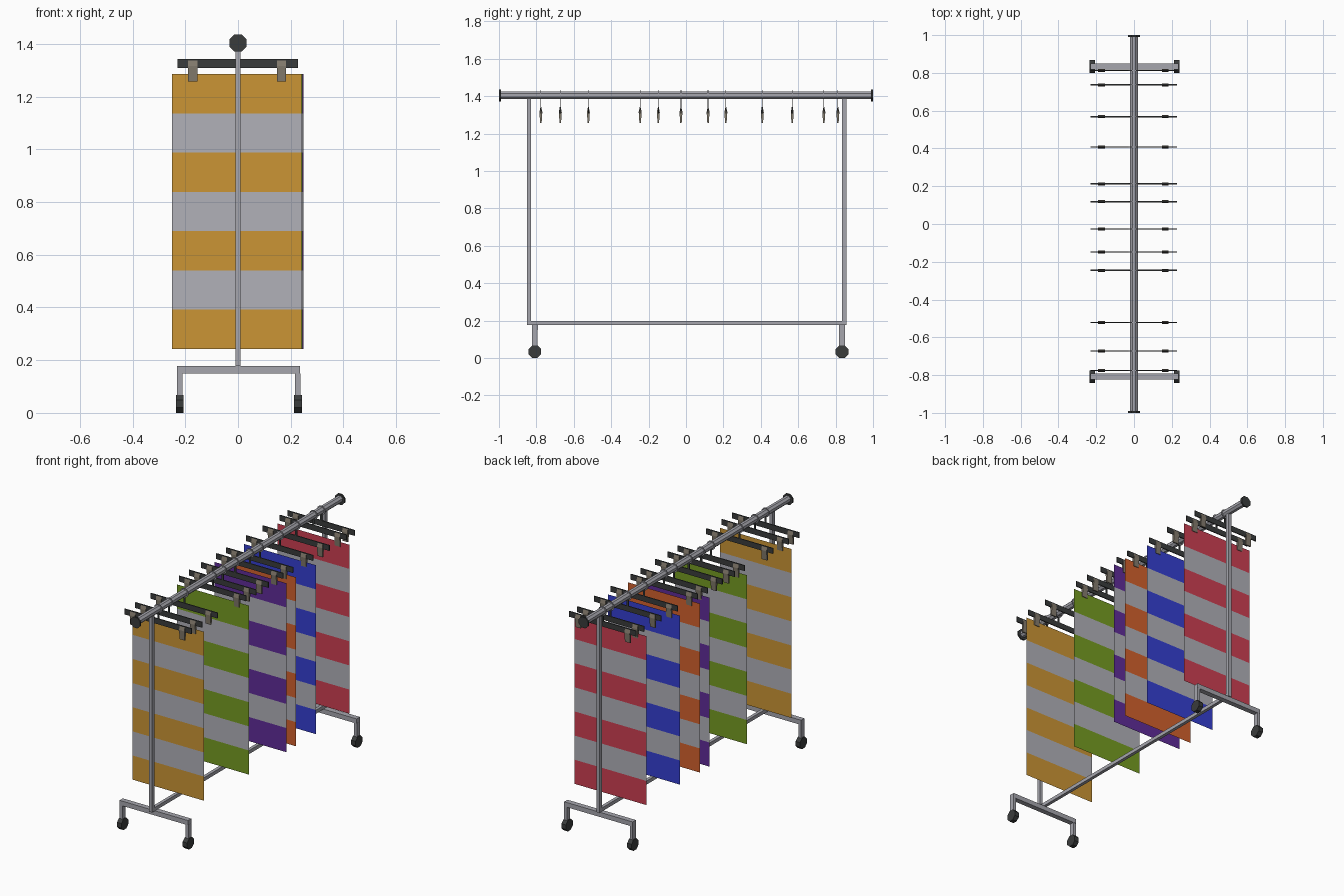
import bpy, bmesh, math
from mathutils import Matrix, Vector

if "Cube" in bpy.data.objects:
    bpy.data.objects.remove(bpy.data.objects["Cube"])


def mat(name, r, g, b):
    m = bpy.data.materials.new(name)
    m.diffuse_color = (r, g, b, 1)
    m.use_nodes = True
    m.node_tree.nodes["Principled BSDF"].inputs["Base Color"].default_value = m.diffuse_color
    return m


METAL = mat("steel grey", 0.38, 0.38, 0.42)
BLACK = mat("dark plastic", 0.042, 0.045, 0.045)
CLIP = mat("clip taupe", 0.23, 0.20, 0.155)
PALE = mat("fabric grey", 0.44, 0.44, 0.48)
FABRIC = {
    "yellow": mat("fabric yellow", 0.60, 0.30, 0.035),
    "green": mat("fabric green", 0.18, 0.33, 0.016),
    "purple": mat("fabric purple", 0.115, 0.025, 0.32),
    "orange": mat("fabric orange", 0.65, 0.12, 0.026),
    "blue": mat("fabric blue", 0.035, 0.05, 0.64),
    "red": mat("fabric red", 0.61, 0.05, 0.085),
}


def finish(name, bm, *mats):
    me = bpy.data.meshes.new(name)
    bm.to_mesh(me)
    bm.free()
    for m in mats:
        me.materials.append(m)
    ob = bpy.data.objects.new(name, me)
    bpy.context.collection.objects.link(ob)
    return ob


def box(name, x0, x1, y0, y1, z0, z1, m):
    bm = bmesh.new()
    bmesh.ops.create_cube(bm, size=1)
    bmesh.ops.scale(bm, vec=(x1 - x0, y1 - y0, z1 - z0), verts=bm.verts)
    bmesh.ops.translate(bm, vec=((x0 + x1) / 2, (y0 + y1) / 2, (z0 + z1) / 2), verts=bm.verts)
    return finish(name, bm, m)


def cyl(name, centre, r, length, axis, m, sides=8):
    """Low-poly cylinder along x or y with a flat side down."""
    bm = bmesh.new()
    bmesh.ops.create_cone(bm, cap_ends=True, segments=sides, radius1=r, radius2=r, depth=length,
                          matrix=Matrix.Rotation(math.pi / sides, 4, 'Z'))
    rot = Matrix.Rotation(math.pi / 2, 4, 'Y' if axis == 'x' else 'X')
    bmesh.ops.transform(bm, matrix=Matrix.Translation(centre) @ rot, verts=bm.verts)
    return finish(name, bm, m)


# top rail with end caps
cyl("top_rail", (0, 0, 1.405), 0.022, 1.99, 'y', METAL)
for s, n in ((-1, "front"), (1, "back")):
    cyl(n + "_rail_cap", (0, s * 0.995, 1.403), 0.035, 0.01, 'y', BLACK)

# frame: uprights, lower bar, feet and castors
box("lower_bar", -0.01, 0.01, -0.85, 0.856, 0.177, 0.199, METAL)
for n, yu, yf in (("front", -0.84, -0.808), ("back", 0.846, 0.834)):
    box(n + "_upright", -0.01, 0.01, yu - 0.011, yu + 0.011, 0.177, 1.395, METAL)
    box(n + "_cross_foot", -0.231, 0.236, yf - 0.016, yf + 0.016, 0.149, 0.178, METAL)
    for side, x in (("left", -0.221), ("right", 0.227)):
        box(f"{n}_{side}_leg", x - 0.01, x + 0.01, yf - 0.015, yf + 0.015, 0.04, 0.15, METAL)
        cyl(f"{n}_{side}_castor", (x, yf, 0.034), 0.0365, 0.03, 'x', BLACK)


def hanger(i, y):
    # bar
    box(f"hanger_bar_{i}", -0.23, 0.227, y - 0.003, y + 0.003, 1.308, 1.342, BLACK)
    # thin stem and flat ring around the rail
    box(f"hanger_stem_{i}", -0.006, 0.006, y - 0.002, y + 0.002, 1.335, 1.385, BLACK)
    bm = bmesh.new()
    rings = []
    for dy in (-0.002, 0.002):
        for r in (0.02, 0.028):
            rings.append([bm.verts.new((r * math.cos(a * math.pi / 6), y + dy,
                                        1.405 + r * math.sin(a * math.pi / 6))) for a in range(12)])
    order = [rings[0], rings[1], rings[3], rings[2]]
    for k in range(4):
        p, q = order[k], order[(k + 1) % 4]
        for a in range(12):
            b = (a + 1) % 12
            bm.faces.new((p[a], p[b], q[b], q[a]))
    bmesh.ops.recalc_face_normals(bm, faces=bm.faces)
    finish(f"hanger_ring_{i}", bm, METAL)
    # tapered clips
    prof = [(-0.003, 1.337), (-0.008, 1.315), (-0.004, 1.257),
            (0.004, 1.257), (0.008, 1.315), (0.003, 1.337)]
    for side, x in (("left", -0.172), ("right", 0.165)):
        bm = bmesh.new()
        f = bm.faces.new([bm.verts.new((x - 0.018, y + py, pz)) for py, pz in prof])
        ext = bmesh.ops.extrude_face_region(bm, geom=[f])["geom"]
        bmesh.ops.translate(bm, vec=(0.036, 0, 0),
                            verts=[v for v in ext if isinstance(v, bmesh.types.BMVert)])
        if f.is_valid is False or not any(fc.calc_center_median().x < x - 0.017 for fc in bm.faces):
            bmesh.ops.holes_fill(bm, edges=bm.edges, sides=6)
        bmesh.ops.recalc_face_normals(bm, faces=bm.faces)
        finish(f"hanger_clip_{side}_{i}", bm, CLIP)


def banner(colour, y, shift):
    # flat cloth in seven equal bands, colour first
    top, bottom = 1.285, 0.243
    bm = bmesh.new()
    rows = []
    for k in range(8):
        z = top + (bottom - top) * k / 7
        rows.append([bm.verts.new((shift + s * 0.245, y, z)) for s in (-1, 1)])
    for k in range(7):
        a, b = rows[k], rows[k + 1]
        f = bm.faces.new((a[0], b[0], b[1], a[1]))
        f.material_index = k % 2
    finish(colour + "_striped_cloth", bm, FABRIC[colour], PALE)


# twelve hangers, six of them carrying cloth
HANGERS = [(-0.776, None), (-0.672, "yellow"), (-0.522, None), (-0.245, "green"),
           (-0.148, None), (-0.027, None), (0.118, "purple"), (0.213, "orange"),
           (0.408, "blue"), (0.568, None), (0.737, "red"), (0.812, None)]
for i, (y, colour) in enumerate(HANGERS, 1):
    hanger(i, y)
    if colour:
        banner(colour, y, {"yellow": -0.005, "purple": 0.003}.get(colour, 0))
